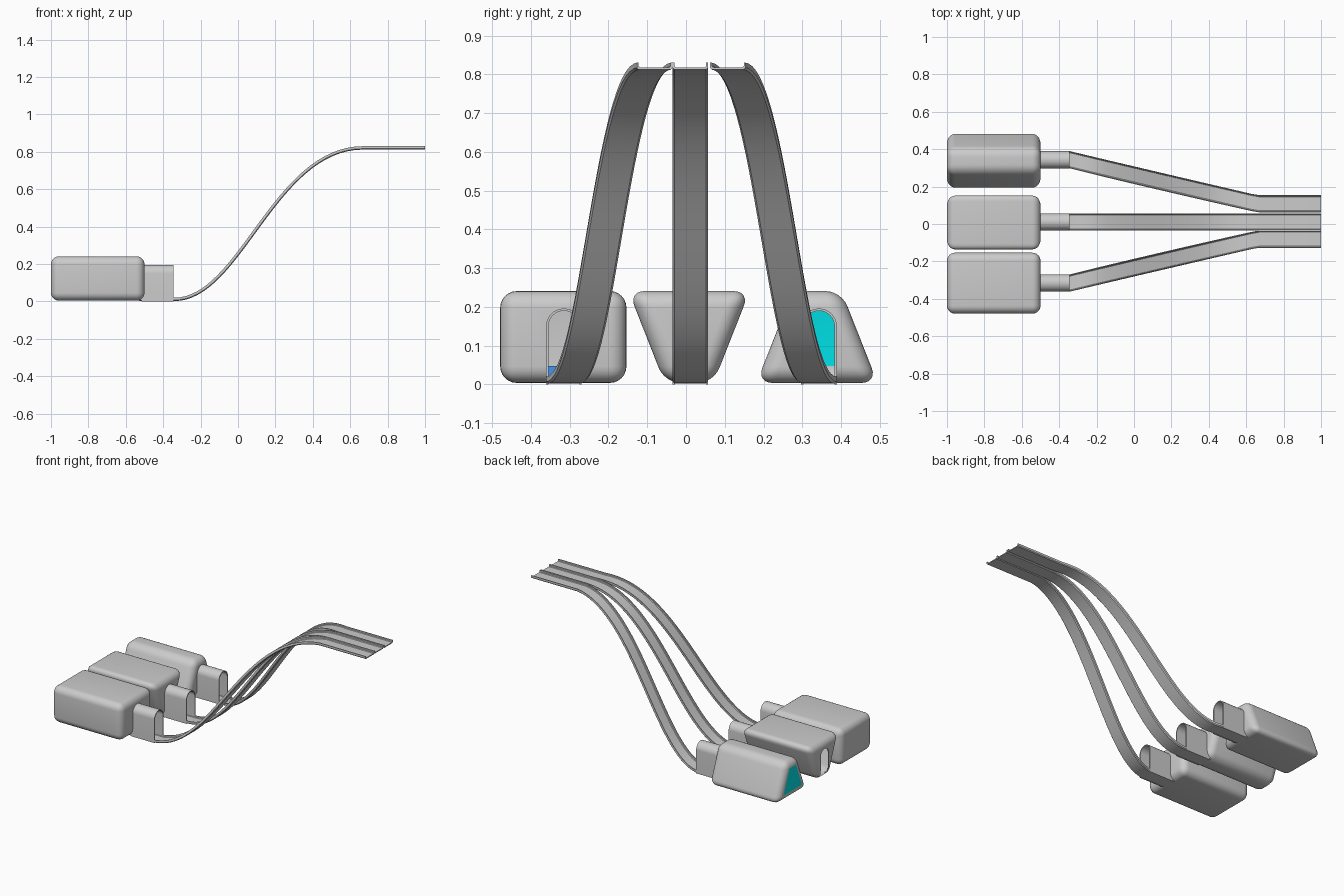
import bpy, bmesh, math
from mathutils import Vector

if "Cube" in bpy.data.objects:
    bpy.data.objects.remove(bpy.data.objects["Cube"])


def material(name, rgb):
    m = bpy.data.materials.new(name)
    m.diffuse_color = (*rgb, 1)
    m.use_nodes = True
    m.node_tree.nodes["Principled BSDF"].inputs["Base Color"].default_value = m.diffuse_color
    return m


def add_object(name, bm):
    bmesh.ops.recalc_face_normals(bm, faces=bm.faces)
    me = bpy.data.meshes.new(name)
    bm.to_mesh(me)
    bm.free()
    ob = bpy.data.objects.new(name, me)
    bpy.context.collection.objects.link(ob)
    return ob


def smooth(ob):
    bpy.ops.object.select_all(action='DESELECT')
    ob.select_set(True)
    bpy.context.view_layer.objects.active = ob
    bpy.ops.object.shade_smooth_by_angle(angle=math.radians(35))


def sweep(name, profile, path):
    """Sweep a closed (y, up) profile along (x, y, z) points, tilting in the xz plane."""
    bm = bmesh.new()
    rings = []
    for i, p in enumerate(path):
        a, b = path[max(i - 1, 0)], path[min(i + 1, len(path) - 1)]
        t = Vector((b[0] - a[0], b[2] - a[2])).normalized()
        rings.append([bm.verts.new((p[0] - t.y * h, p[1] + w, p[2] + t.x * h)) for w, h in profile])
    n = len(profile)
    for r, s in zip(rings, rings[1:]):
        for k in range(n):
            bm.faces.new((r[k], r[(k + 1) % n], s[(k + 1) % n], s[k]))
    bm.faces.new(rings[0])
    bm.faces.new(rings[-1][::-1])
    return add_object(name, bm)


def arch(half, bottom, top, steps=16):
    pts = [(half, bottom)]
    for i in range(steps + 1):
        a = math.pi * i / steps
        pts.append((half * math.cos(a), top - half + half * math.sin(a)))
    return pts + [(-half, bottom)]


def house(name, cy, bottom, top, end_mat=None):
    """Hollow rounded prism with the given half widths at bottom and top."""
    bm = bmesh.new()
    z0, z1 = 0.004, 0.241
    prof = [(-bottom, z0), (bottom, z0), (top, z1), (-top, z1)]
    ends = [[bm.verts.new((x, cy + y, z)) for y, z in prof] for x in (-1, -0.5)]
    bm.faces.new(ends[0])
    bm.faces.new(ends[1][::-1])
    for k in range(4):
        j = (k + 1) % 4
        bm.faces.new((ends[0][k], ends[0][j], ends[1][j], ends[1][k]))
    bmesh.ops.recalc_face_normals(bm, faces=bm.faces)
    bmesh.ops.bevel(bm, geom=bm.edges[:], offset=0.043, segments=6, profile=0.5, affect='EDGES')
    if end_mat:
        min(bm.faces, key=lambda f: f.calc_center_median().x).material_index = 1
    ob = add_object(name, bm)
    if end_mat:
        ob.data.materials.append(material("shell_grey", (0.8, 0.8, 0.8)))
        ob.data.materials.append(end_mat)
    smooth(ob)
    wall = ob.modifiers.new("wall", 'SOLIDIFY')
    wall.thickness, wall.offset = 0.006, -1
    return ob


def cut_door(ob, cy, x0, x1):
    c = sweep(ob.name + "_door_cutter", arch(0.04, 0.014, 0.19), [(x0, cy, 0), (x1, cy, 0)])
    c.hide_render = True
    c.hide_viewport = True
    c.display_type = 'WIRE'
    m = ob.modifiers.new("door", 'BOOLEAN')
    m.operation, m.object, m.solver = 'DIFFERENCE', c, 'EXACT'


teal = material("teal_panel", (0.0, 0.75, 0.8))
blue = material("blue_strip", (0.05, 0.3, 0.85))

# shared profiles: tunnel shell and shallow channel with raised lips
tunnel_profile = arch(0.046, 0.0, 0.196) + arch(0.040, 0.006, 0.190)[::-1]
tunnel_profile = tunnel_profile[:19] + [(-0.046, 0.0), (-0.040, 0.0)] + tunnel_profile[20:-1] + [(0.040, 0.0)]
W, T, L = 0.046, 0.006, 0.018
channel = [(-W, L), (-W, 0.005), (-W + 0.005, 0), (W - 0.005, 0), (W, 0.005), (W, L),
           (W - 0.005, L), (W - 0.005, 0.009), (W - 0.009, T), (-W + 0.009, T),
           (-W + 0.005, 0.009), (-W + 0.005, L)]


def ramp_path(y0, y1):
    pts = [(-0.53, y0, 0.002), (-0.345, y0, 0.002)]
    bx, bz = (-0.34, 0.02, 0.2, 0.67), (0.002, 0.002, 0.812, 0.812)
    for i in range(33):
        t = i / 32
        c = ((1 - t) ** 3, 3 * t * (1 - t) ** 2, 3 * t * t * (1 - t), t ** 3)
        x = sum(a * b for a, b in zip(c, bx))
        z = sum(a * b for a, b in zip(c, bz))
        f = min((x + 0.34) / 1.0, 1)
        pts.append((x, y0 + (y1 - y0) * f, z))
    return pts + [(1, y1, 0.812)]


# label, house centre, bottom half, top half, door y, ramp end y, back colour, rear door
units = [("square", -0.3165, 0.163, 0.163, -0.315, -0.081, None, False),
         ("inverted", 0.008, 0.063, 0.1565, 0.011, 0.011, None, True),
         ("tapered", 0.338, 0.1565, 0.063, 0.343, 0.108, teal, False)]

for label, cy, bot, top, dy, ey, mat, rear in units:
    h = house(label + "_house", cy, bot, top, mat)
    cut_door(h, dy, -0.6, -0.4)
    if rear:
        h2 = h
        cut_door(h2, dy, -1.1, -0.9)
    smooth(sweep(label + "_tunnel", tunnel_profile, [(-0.515, dy, 0), (-0.345, dy, 0)]))
    smooth(sweep(label + "_ramp", channel, ramp_path(dy, ey)))

# low blue strip inside the square house
strip = sweep("blue_floor_strip", [(-0.11, 0.014), (0.11, 0.014), (0.11, 0.048), (-0.11, 0.048)],
              [(-0.965, -0.3165, 0), (-0.955, -0.3165, 0)])
strip.data.materials.append(blue)
